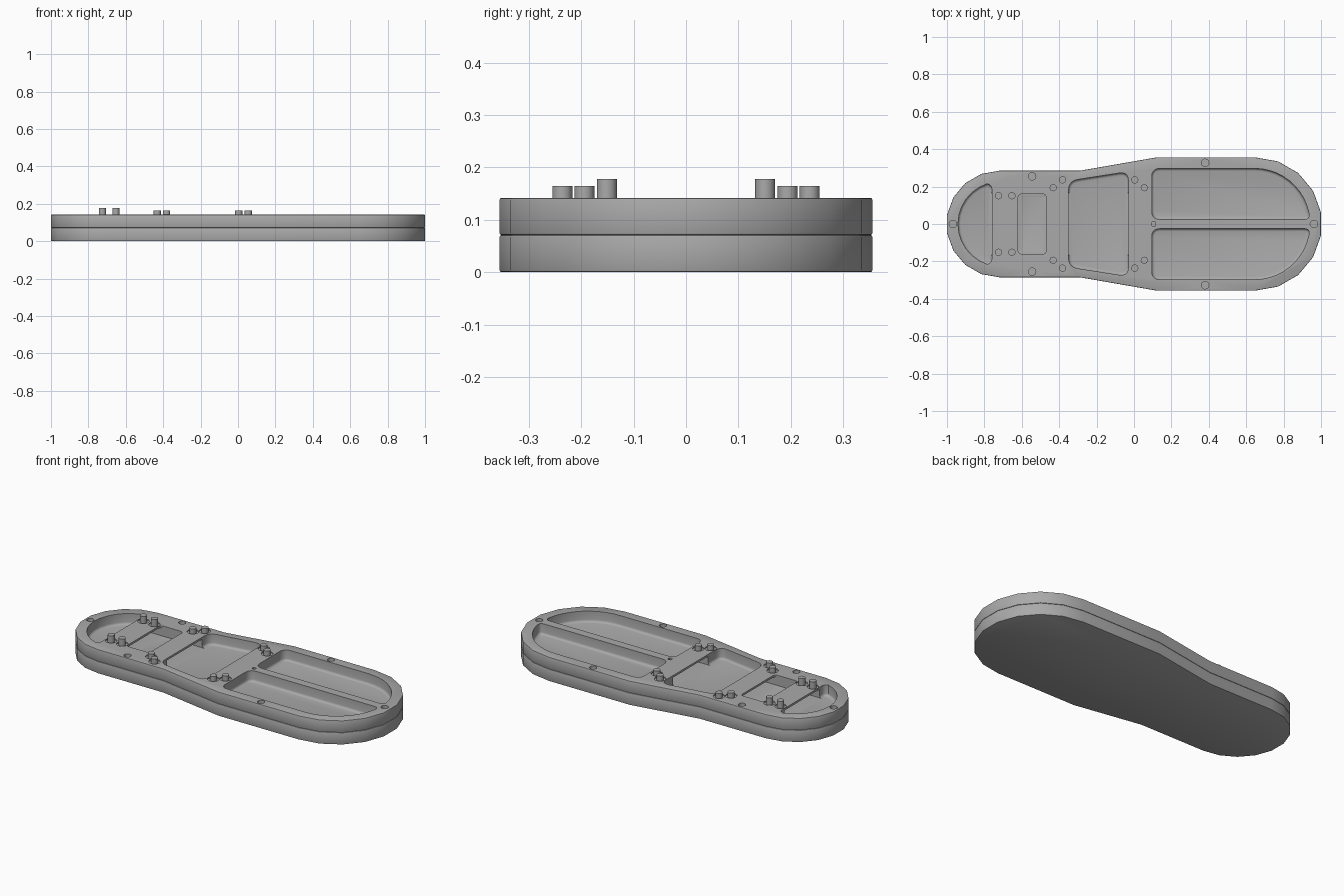
import bpy, bmesh
from math import sin, cos, pi, radians
from mathutils import Vector

old = bpy.data.objects.get("Cube")
if old:
    bpy.data.objects.remove(old)

grey = bpy.data.materials.new("mid grey")
grey.use_nodes = True
GREY = (0.4, 0.4, 0.4, 1)
grey.diffuse_color = GREY
grey.node_tree.nodes["Principled BSDF"].inputs["Base Color"].default_value = GREY

TOP, SEAM, FLOOR = 0.142, 0.071, 0.078


def arc(cx, r, a0, a1, n):
    """Arc points around (cx, 0), angles in degrees."""
    angles = [radians(a0 + (a1 - a0) * i / n) for i in range(n + 1)]
    return [(cx + r * cos(a), r * sin(a)) for a in angles]


def rounded(points, n=5):
    """Round the corners given as (x, y, radius); plain (x, y) stay sharp."""
    out = []
    for i, p in enumerate(points):
        c = Vector(p[:2])
        if len(p) < 3:
            out.append(c)
            continue
        a = (Vector(points[i - 1][:2]) - c).normalized()
        b = (Vector(points[(i + 1) % len(points)][:2]) - c).normalized()
        for k in range(n + 1):
            t = k / n
            out.append(c + a * p[2] * (1 - t) ** 2 + b * p[2] * t ** 2)
    return out


def prism(name, outline, z0, z1, bevel=0, ends="both", segments=2):
    """Extrude an outline, optionally rounding its bottom or both rims."""
    bm = bmesh.new()
    face = bm.faces.new([bm.verts.new((x, y, z0)) for x, y in outline])
    ext = bmesh.ops.extrude_face_region(bm, geom=[face])
    new = [v for v in ext["geom"] if isinstance(v, bmesh.types.BMVert)]
    bmesh.ops.translate(bm, verts=new, vec=(0, 0, z1 - z0))
    bmesh.ops.recalc_face_normals(bm, faces=bm.faces)
    if bevel:
        levels = [z0, z1] if ends == "both" else [z0]
        rims = [e for e in bm.edges
                if any(all(abs(v.co.z - z) < 1e-5 for v in e.verts) for z in levels)]
        bmesh.ops.bevel(bm, geom=rims, offset=bevel, segments=segments,
                        profile=0.5, affect='EDGES')
    mesh = bpy.data.meshes.new(name)
    bm.to_mesh(mesh)
    bm.free()
    mesh.materials.append(grey)
    obj = bpy.data.objects.new(name, mesh)
    bpy.context.collection.objects.link(obj)
    return obj


def disc(x, y, r, n=24):
    return [(x + r * cos(2 * pi * i / n), y + r * sin(2 * pi * i / n)) for i in range(n)]


def smooth(obj):
    bpy.ops.object.select_all(action='DESELECT')
    obj.select_set(True)
    bpy.context.view_layer.objects.active = obj
    bpy.ops.object.shade_smooth_by_angle(angle=radians(32))


def cut(obj, cutter):
    mod = obj.modifiers.new("cut", 'BOOLEAN')
    mod.operation, mod.solver, mod.object = 'DIFFERENCE', 'EXACT', cutter
    bpy.context.view_layer.objects.active = obj
    bpy.ops.object.modifier_apply(modifier=mod.name)
    bpy.data.objects.remove(cutter)


# Sole-shaped outline: round toe, tapered waist, round heel
outline = (arc(0.649, 0.356, -90, 90, 9) + [(0.12, 0.356), (-0.29, 0.285)]
           + arc(-0.719, 0.285, 90, 270, 9) + [(-0.29, -0.285), (0.12, -0.356)])
lower = prism("lower_plate", outline, 0, SEAM, 0.004)
upper = prism("upper_plate", outline, SEAM, TOP, 0.004)


def pocket(points):
    cut(upper, prism("pocket_cutter", points, FLOOR, 0.2, 0.014, "bottom", 3))


# Heel, strap-gap and waist pockets
heel = arc(-0.715, 0.226, 108, 252, 12)
pocket(rounded([(-0.76, 0.205, 0.02)] + heel + [(-0.76, -0.205, 0.02)]))
pocket(rounded([(-0.62, -0.16, 0.02), (-0.47, -0.16, 0.02),
                (-0.47, 0.16, 0.02), (-0.62, 0.16, 0.02)]))
pocket(rounded([(-0.35, -0.23, 0.05), (-0.03, -0.28, 0.05),
                (-0.03, 0.28, 0.05), (-0.35, 0.23, 0.05)]))

# Twin toe pockets either side of the centre rib
for s in (1, -1):
    toe = arc(0.644, 0.297, 12, 90, 10)
    pts = [(0.095, 0.025, 0.045), (0.94, 0.025, 0.03)] + toe + [(0.095, 0.297, 0.045)]
    pocket(rounded([(p[0], s * p[1]) + tuple(p[2:]) for p in pts]))

# Tunnel running under the thin bridges
cut(upper, prism("tunnel_cutter", [(-0.80, -0.165), (0.05, -0.165), (0.05, 0.165),
                                   (-0.80, 0.165)], FLOOR + 0.0007, 0.130))

# Rim holes and the little rib socket
holes = [(0.962, 0), (-0.968, 0)] + [(x, s * y) for s in (1, -1)
                                     for x, y in ((-0.545, 0.255), (0.38, 0.327))]
for x, y in holes:
    cut(upper, prism("hole_cutter", disc(x, y, 0.02), 0.11, 0.2))
cut(upper, prism("socket_cutter", [(0.095, -0.01), (0.115, -0.01), (0.115, 0.01),
                                   (0.095, 0.01)], 0.13, 0.2))

# Paired pins standing in shallow round recesses
pins = [(-0.725, 0.151, 0.178), (-0.653, 0.151, 0.178),
        (-0.432, 0.194, 0.165), (-0.382, 0.236, 0.165),
        (0.004, 0.236, 0.165), (0.055, 0.194, 0.165)]
for s, side in ((1, "back"), (-1, "front")):
    for i, (x, y, top) in enumerate(pins):
        cut(upper, prism("recess_cutter", disc(x, s * y, 0.031), 0.136, 0.2))
        smooth(prism(f"{side}_pin_{i + 1}", disc(x, s * y, 0.019), 0.13, top))

smooth(lower)
smooth(upper)
